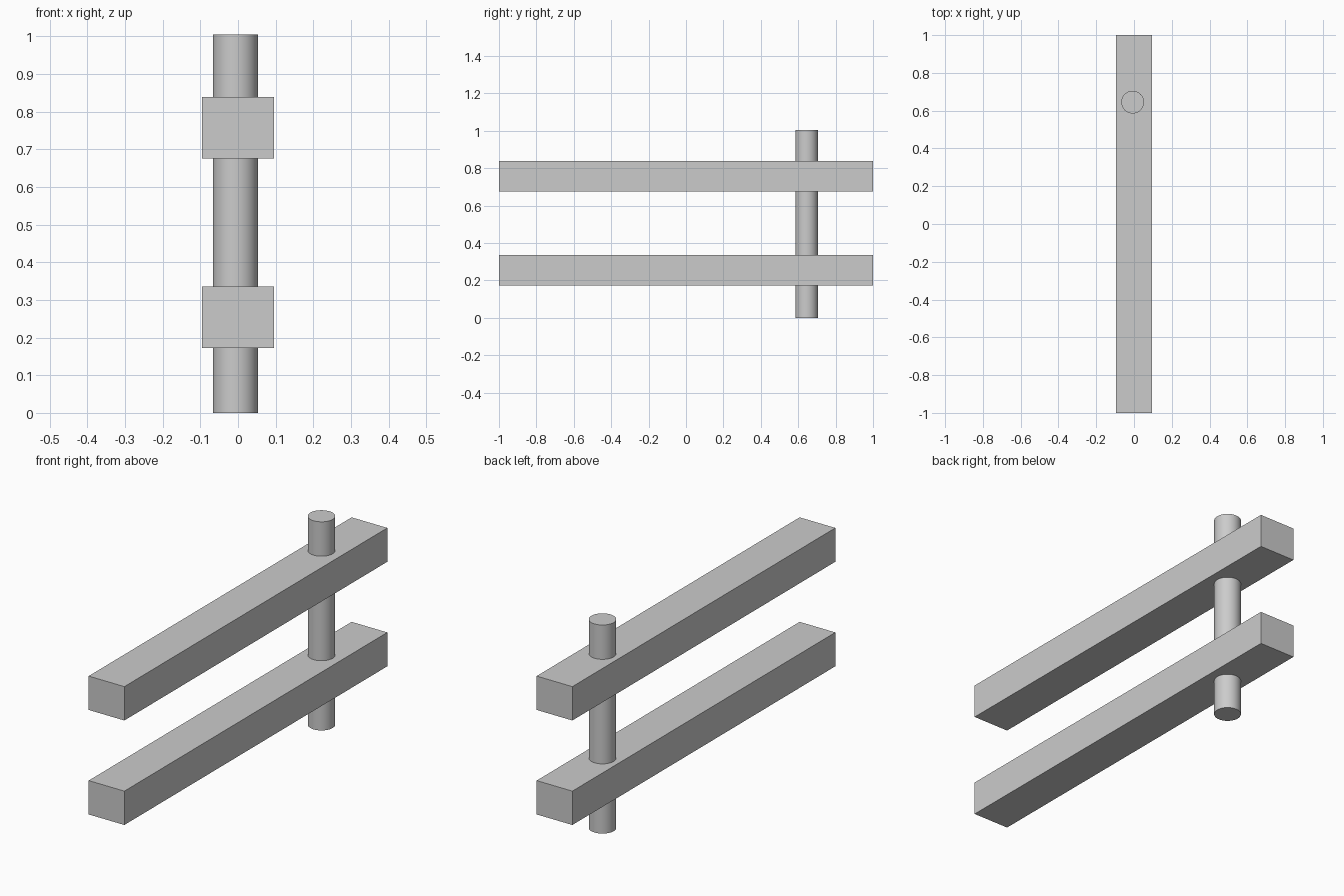
import bpy
import math

cube = bpy.data.objects.get("Cube")
if cube:
    bpy.data.objects.remove(cube, do_unlink=True)

# Single plain grey
grey = bpy.data.materials.new("plain_grey")
grey.use_nodes = True
colour = (0.6, 0.6, 0.6, 1)
grey.diffuse_color = colour
grey.node_tree.nodes["Principled BSDF"].inputs["Base Color"].default_value = colour


def finish(name):
    obj = bpy.context.object
    obj.name = name
    obj.data.materials.append(grey)
    return obj


# Two parallel horizontal beams
for name, z in (("lower_beam", 0.254), ("upper_beam", 0.757)):
    bpy.ops.mesh.primitive_cube_add(size=1, location=(0, 0, z))
    beam = finish(name)
    beam.scale = (0.19, 2, 0.163)
    bpy.ops.object.transform_apply(location=False, rotation=False, scale=True)

# Round post passing through both beams
bpy.ops.mesh.primitive_cylinder_add(vertices=48, radius=0.06, depth=1.004,
                                    location=(-0.007, 0.645, 0.502))
finish("round_post")
bpy.ops.object.shade_smooth_by_angle(angle=math.radians(30))
